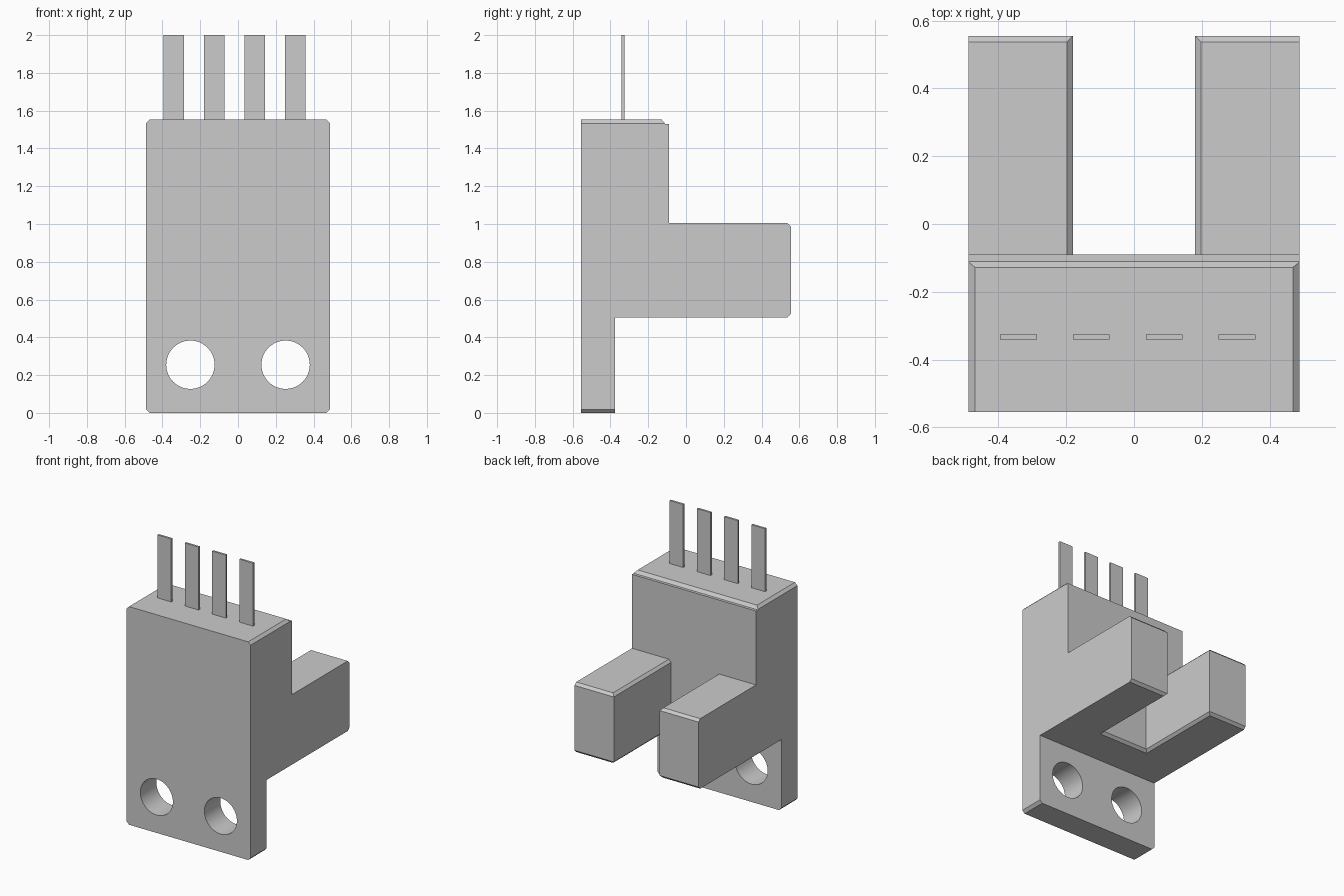
import bpy, bmesh
from mathutils import Matrix, Vector

if "Cube" in bpy.data.objects:
    bpy.data.objects.remove(bpy.data.objects["Cube"])


def finish(name, bm):
    bmesh.ops.recalc_face_normals(bm, faces=bm.faces[:])
    mesh = bpy.data.meshes.new(name)
    bm.to_mesh(mesh)
    bm.free()
    obj = bpy.data.objects.new(name, mesh)
    bpy.context.collection.objects.link(obj)
    return obj


def extrude(name, points, offset):
    bm = bmesh.new()
    face = bm.faces.new([bm.verts.new(p) for p in points])
    geom = bmesh.ops.extrude_face_region(bm, geom=[face], use_keep_orig=True)["geom"]
    verts = [g for g in geom if isinstance(g, bmesh.types.BMVert)]
    bmesh.ops.translate(bm, verts=verts, vec=Vector(offset))
    return finish(name, bm)


def box(name, lo, hi):
    bm = bmesh.new()
    size = [b - a for a, b in zip(lo, hi)]
    mid = [(a + b) / 2 for a, b in zip(lo, hi)]
    bmesh.ops.create_cube(bm, size=1, matrix=Matrix.Translation(mid) @ Matrix.Diagonal((*size, 1)))
    return finish(name, bm)


def boolean(obj, tool, operation):
    mod = obj.modifiers.new(operation, "BOOLEAN")
    mod.operation, mod.solver, mod.object = operation, "EXACT", tool
    bpy.context.view_layer.objects.active = obj
    bpy.ops.object.modifier_apply(modifier=mod.name)
    bpy.data.objects.remove(tool)


W, F, B, TOP = 0.488, -0.555, 0.555, 1.552
WALL, C = -0.09, 0.018

# Body: side profile with mounting plate, arm block and stepped top edge
side = [(F, 0), (-0.375, 0), (-0.375, 0.506), (B - C, 0.506), (B, 0.506 + C),
        (B, 1.004 - C), (B - C, 1.004), (WALL, 1.004), (WALL, 1.53),
        (-0.11, 1.53), (-0.128, TOP), (F, TOP)]
body = extrude("sensor_body", [(-0.6, y, z) for y, z in side], (1.2, 0, 0))

# Front outline trims the sides and chamfers the four corners
K = 0.019
outline = [(-W + K, 0), (W - K, 0), (W, K), (W, TOP - K),
           (W - K, TOP), (-W + K, TOP), (-W, TOP - K), (-W, K)]
boolean(body, extrude("outline_tool", [(x, -0.7, z) for x, z in outline], (0, 1.4, 0)), "INTERSECT")

# Slot between the arms, flared to chamfer its upper and lower rims
bm = bmesh.new()
rings = []
for z, half, back in [(0.486, 0.218, WALL - 0.038), (0.524, 0.18, WALL),
                      (0.986, 0.18, WALL), (1.024, 0.218, WALL)]:
    rings.append([bm.verts.new((x, y, z)) for x, y in
                  [(-half, back), (half, back), (half, 0.7), (-half, 0.7)]])
for low, high in zip(rings, rings[1:]):
    for i in range(4):
        j = (i + 1) % 4
        bm.faces.new((low[i], low[j], high[j], high[i]))
bm.faces.new(rings[0])
bm.faces.new(rings[-1])
boolean(body, finish("slot_tool", bm), "DIFFERENCE")

# Mounting holes
for x in (-0.252, 0.252):
    bm = bmesh.new()
    bmesh.ops.create_cone(bm, cap_ends=True, segments=64, radius1=0.128, radius2=0.128, depth=1,
                          matrix=Matrix.Translation((x, -0.45, 0.255)) @ Matrix.Rotation(1.5707963, 4, "X"))
    boolean(body, finish("hole_tool", bm), "DIFFERENCE")

bpy.ops.object.select_all(action="DESELECT")
body.select_set(True)
bpy.context.view_layer.objects.active = body
bpy.ops.object.shade_smooth_by_angle(angle=0.5)

# Four flat contact pins
for i in range(4):
    x = -0.395 + 0.215 * i
    box(f"contact_pin_{i + 1}", (x, -0.341, 1.54), (x + 0.108, -0.326, 2.0))
